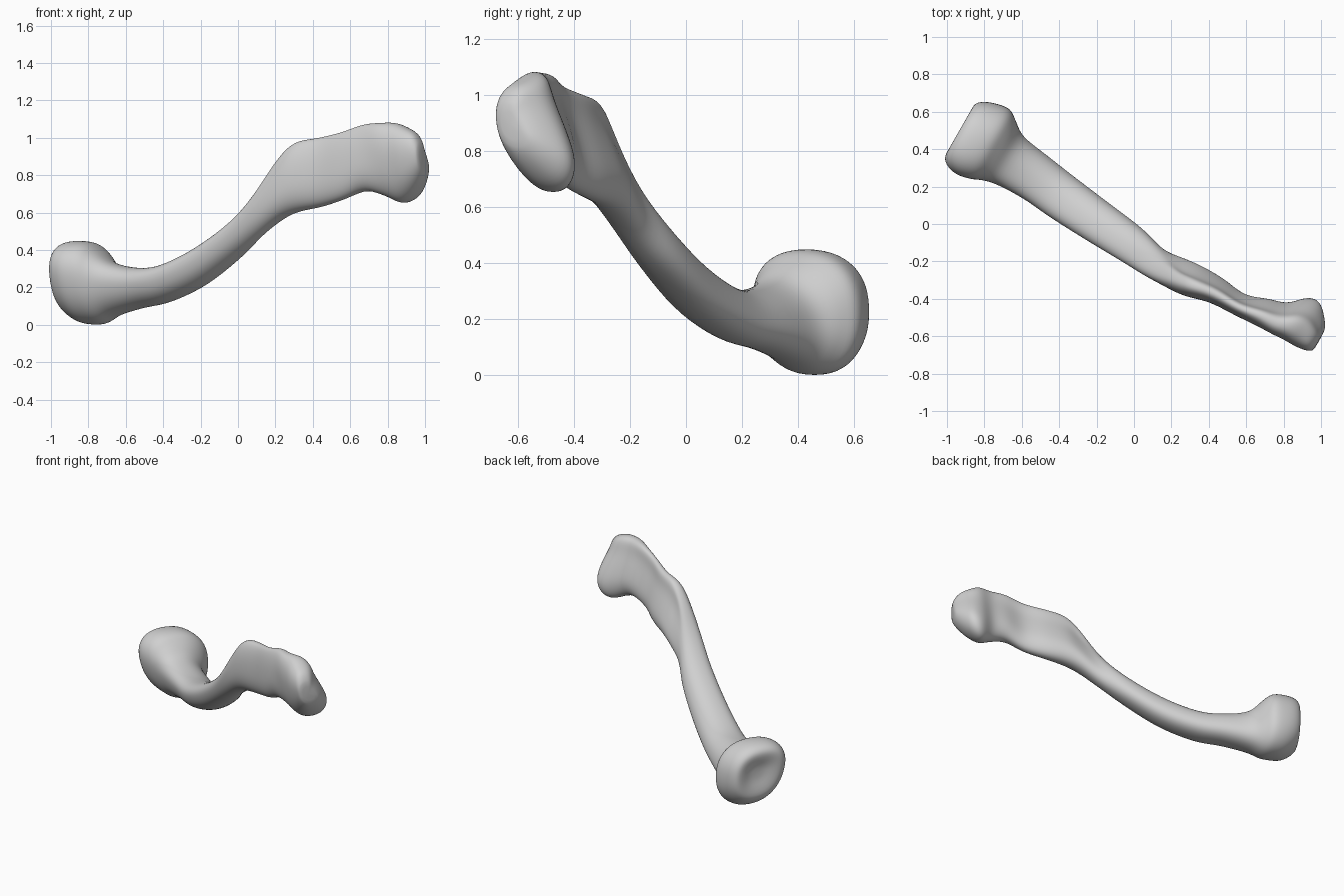
import bpy
import bmesh
import math
from mathutils import Vector

cube = bpy.data.objects.get("Cube")
if cube:
    bpy.data.objects.remove(cube, do_unlink=True)

SEGMENTS = 56
STEPS = 5
POWER = 0.88                       # below one squares the sections off
HOLLOW_ANGLE = 0.4                 # where around the section the groove runs
ALONG = Vector((0.868, -0.497, 0))  # horizontal run of the bone
ACROSS = Vector((0.497, 0.868, 0))  # horizontal sideways direction

# Each part: lean, groove, taper, then sections as
# (distance along, side min, side max, bottom, top)
broad_head = (0.15, 0.0, 0.1, [
    (-1.04, -0.06, 0.03, 0.22, 0.30),
    (-1.06, -0.165, 0.12, 0.11, 0.39),
    (-1.03, -0.215, 0.165, 0.055, 0.435),
    (-0.96, -0.235, 0.195, 0.01, 0.45),
    (-0.88, -0.22, 0.205, 0.0, 0.44),
    (-0.82, -0.195, 0.165, 0.01, 0.395),
])
shaft = (0.25, 0.0, 0.0, [
    (-0.74, -0.18, 0.11, 0.05, 0.335),
    (-0.58, -0.175, 0.085, 0.09, 0.305),
    (-0.41, -0.19, 0.06, 0.12, 0.32),
    (-0.18, -0.20, 0.03, 0.21, 0.415),
    (0.05, -0.205, 0.0, 0.36, 0.56),
    (0.20, -0.21, -0.04, 0.475, 0.705),
])
blade = (0.22, 0.35, -0.22, [
    (0.33, -0.21, -0.03, 0.565, 0.885),
    (0.43, -0.20, -0.02, 0.605, 0.975),
    (0.56, -0.165, -0.02, 0.63, 1.0),
    (0.70, -0.157, -0.035, 0.67, 1.03),
    (0.82, -0.15, 0.005, 0.715, 1.07),
])
narrow_head = (0.35, 0.3, -0.08, [
    (0.92, -0.145, 0.04, 0.69, 1.08),
    (1.0, -0.14, 0.115, 0.65, 1.08),
    (1.07, -0.14, 0.125, 0.68, 1.055),
    (1.135, -0.13, 0.065, 0.755, 1.02),
    (1.17, -0.11, 0.01, 0.82, 0.96),
])


def signed_power(value, power):
    return math.copysign(abs(value) ** power, value)


def blend(a, b, c, d, u):
    """Smooth curve from b to c, steered by a and d."""
    return 0.5 * (2 * b + (c - a) * u + (2 * a - 5 * b + 4 * c - d) * u ** 2
                  + (3 * b - a - 3 * c + d) * u ** 3)


def ring_points(section):
    """Closed outline of the bone at one section."""
    s, side0, side1, low, high, lean, groove, taper = section
    side, half = (side0 + side1) / 2, (side1 - side0) / 2
    mid, rise = (low + high) / 2, (high - low) / 2
    for i in range(SEGMENTS):
        angle = 2 * math.pi * i / SEGMENTS
        c = signed_power(math.cos(angle), POWER)
        v = signed_power(math.sin(angle), POWER)
        hollow = groove * max(0, math.cos(angle - HOLLOW_ANGLE)) ** 6
        t = side + half * (c * (1 + taper * v) - hollow - lean * v) / math.hypot(1, lean)
        point = ALONG * s + ACROSS * t
        point.z = mid + rise * v
        yield point


# Gather the sections and smooth between them
sections = [row + (lean, groove, taper)
            for lean, groove, taper, rows in (broad_head, shaft, blade, narrow_head)
            for row in rows]
padded = [sections[0]] + sections + [sections[-1]]
smooth = []
for k in range(len(sections) - 1):
    for j in range(STEPS):
        smooth.append([blend(*vals, j / STEPS) for vals in zip(*padded[k:k + 4])])
smooth.append(list(sections[-1]))

# Skin the outlines and close both ends
bm = bmesh.new()
rings = [[bm.verts.new(p) for p in ring_points(s)] for s in smooth]
for first, second in zip(rings, rings[1:]):
    for i in range(SEGMENTS):
        j = (i + 1) % SEGMENTS
        bm.faces.new((first[i], first[j], second[j], second[i]))
for ring in (rings[0], rings[-1]):
    centre = bm.verts.new(sum((v.co for v in ring), Vector()) / SEGMENTS)
    for i in range(SEGMENTS):
        bm.faces.new((ring[i], ring[(i + 1) % SEGMENTS], centre))
for _ in range(4):
    bmesh.ops.smooth_vert(bm, verts=bm.verts, factor=0.5,
                          use_axis_x=True, use_axis_y=True, use_axis_z=True)
bmesh.ops.recalc_face_normals(bm, faces=bm.faces)
for face in bm.faces:
    face.smooth = True

mesh = bpy.data.meshes.new("long_bone")
bm.to_mesh(mesh)
bm.free()
bone = bpy.data.objects.new("long_bone", mesh)
bpy.context.collection.objects.link(bone)

# Plain pale bone colour
material = bpy.data.materials.new("pale_grey")
material.use_nodes = True
colour = (0.63, 0.63, 0.63, 1)
material.diffuse_color = colour
material.node_tree.nodes["Principled BSDF"].inputs["Base Color"].default_value = colour
mesh.materials.append(material)
